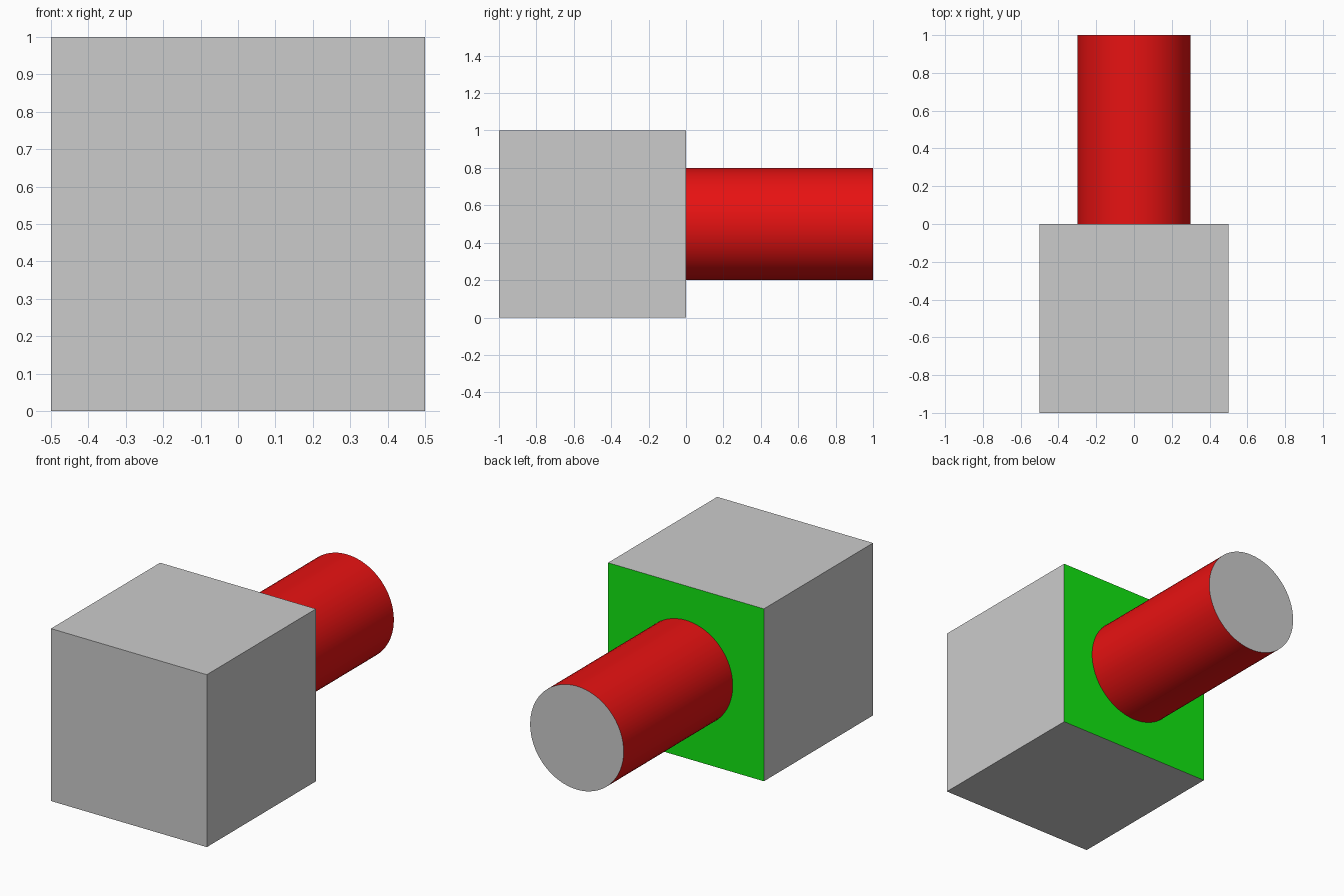
import bpy
import math

if "Cube" in bpy.data.objects:
    bpy.data.objects.remove(bpy.data.objects["Cube"])


def material(name, colour):
    mat = bpy.data.materials.new(name)
    mat.diffuse_color = (*colour, 1)
    mat.use_nodes = True
    mat.node_tree.nodes["Principled BSDF"].inputs["Base Color"].default_value = mat.diffuse_color
    return mat


grey = material("grey", (0.6, 0.6, 0.6))
red = material("red", (0.8, 0.006, 0.006))
green = material("green", (0.006, 0.8, 0.006))


def finish(obj, name, mats, rule):
    """Name the part, apply its transform and colour faces by their normal."""
    obj.name = name
    bpy.ops.object.transform_apply(location=True, rotation=True, scale=True)
    for mat in mats:
        obj.data.materials.append(mat)
    for face in obj.data.polygons:
        face.material_index = int(rule(face.normal))


# Cube body with a green back face
bpy.ops.mesh.primitive_cube_add(size=1, location=(0, -0.5, 0.5))
finish(bpy.context.object, "block", (grey, green), lambda n: n.y > 0.9)

# Round peg projecting from the back, with grey end caps
bpy.ops.mesh.primitive_cylinder_add(vertices=64, radius=0.3, depth=1,
                                    location=(0, 0.5, 0.5),
                                    rotation=(math.pi / 2, 0, 0))
finish(bpy.context.object, "peg", (red, grey), lambda n: abs(n.y) > 0.9)
bpy.ops.object.shade_smooth_by_angle(angle=math.radians(30))
